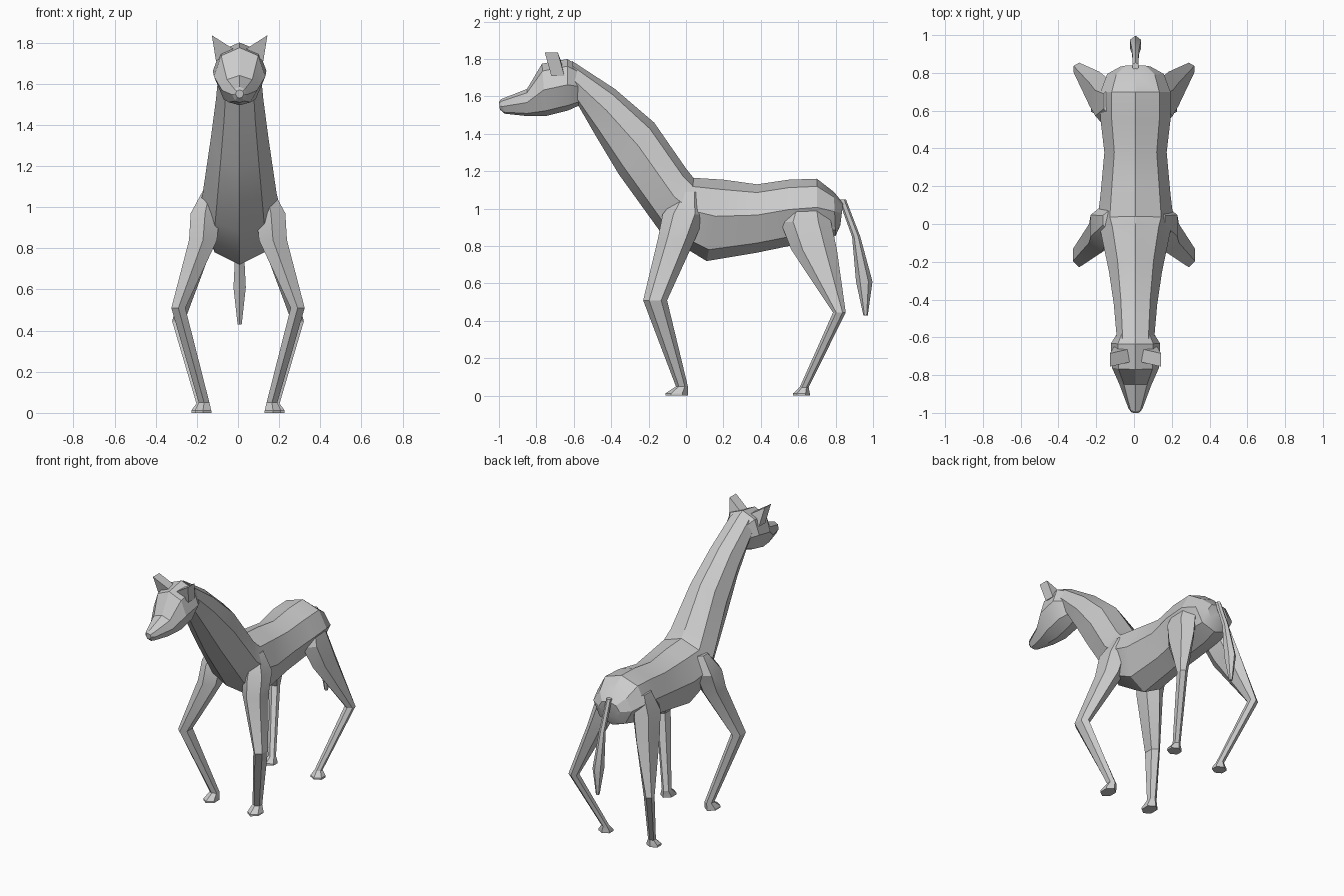
import bpy, bmesh, math

if "Cube" in bpy.data.objects:
    bpy.data.objects.remove(bpy.data.objects["Cube"])

BODY = [(0, 1), (.68, .88), (1, .55), (.66, .14), (0, 0)]
HEAD = [(0, 1), (.72, .86), (1, .5), (.62, .1), (0, 0)]


def loft(name, rings, mirror=False, shift=0):
    """Skin a list of equal-length rings, closing both ends."""
    bm = bmesh.new()
    vs = [[bm.verts.new(p) for p in r] for r in rings]
    n = len(rings[0])
    for a, b in zip(vs, vs[1:]):
        for i in range(n):
            j = (i + 1) % n
            bm.faces.new((a[i], a[j], b[j], b[i]))
    bm.faces.new(vs[0])
    bm.faces.new(vs[-1])
    bmesh.ops.recalc_face_normals(bm, faces=bm.faces)
    me = bpy.data.meshes.new(name)
    bm.to_mesh(me)
    bm.free()
    ob = bpy.data.objects.new(name, me)
    bpy.context.collection.objects.link(ob)
    ob.location.x = shift
    bpy.ops.object.select_all(action='DESELECT')
    ob.select_set(True)
    bpy.context.view_layer.objects.active = ob
    bpy.ops.object.shade_smooth_by_angle(angle=math.radians(25))
    if mirror:
        m = ob.modifiers.new("Mirror", 'MIRROR')
        m.use_mirror_merge = False
    return ob


def section(profile, ty, tz, by, bz, w):
    """Symmetric ring between a top and a bottom point in the side view."""
    half = [(s * w, by + (ty - by) * t, bz + (tz - bz) * t) for s, t in profile]
    return half + [(-x, y, z) for x, y, z in half[-2:0:-1]]


def hexagon(x, y, z, hx, hy):
    """Horizontal six-sided ring with the given half sizes."""
    return [(x + hx / .866 * math.sin(i * math.pi / 3),
             y + hy * math.cos(i * math.pi / 3), z) for i in range(6)]


# Body and neck: top y,z / bottom y,z / half width, rump to nape
loft("body_and_neck", [section(BODY, *s) for s in [
    (.84, 1.03, .825, .91, .08),
    (.79, 1.09, .80, .855, .15),
    (.70, 1.16, .70, .82, .185),
    (.55, 1.155, .55, .80, .185),
    (.38, 1.13, .38, .765, .165),
    (.20, 1.155, .11, .72, .185),
    (.04, 1.165, .02, .775, .20),
    (.00, 1.215, -.14, .88, .18),
    (-.17, 1.46, -.36, 1.185, .14),
    (-.38, 1.64, -.48, 1.385, .115),
    (-.61, 1.79, -.575, 1.55, .10)]], shift=.008)

# Head: nape to nose
loft("head", [section(HEAD, *s) for s in [
    (-.56, 1.755, -.575, 1.55, .09),
    (-.635, 1.80, -.63, 1.525, .13),
    (-.77, 1.775, -.75, 1.495, .125),
    (-.85, 1.64, -.85, 1.495, .085),
    (-.99, 1.585, -.97, 1.508, .036),
    (-1.0, 1.57, -.995, 1.53, .02)]], shift=.008)

# Ears: triangular wedges
ear = [(.025, 0, 1.765), (.135, -.025, 1.835), (.115, .01, 1.71)]
loft("ears", [[(x, y + d, z) for x, y, z in ear] for d in (-.73, -.66)],
     mirror=True, shift=.008)

# Front legs: centre x,y,z and half sizes
loft("front_legs", [hexagon(*s) for s in [
    (.135, .02, 1.09, .03, .05),
    (.16, -.01, .97, .07, .115),
    (.17, -.05, .84, .068, .10),
    (.29, -.165, .51, .034, .064),
    (.165, -.022, .05, .026, .032),
    (.17, -.05, .012, .04, .06),
    (.17, -.05, 0, .04, .06)]], mirror=True)

# Hind legs
loft("hind_legs", [hexagon(*s) for s in [
    (.12, .65, 1.06, .04, .08),
    (.145, .64, .93, .06, .135),
    (.185, .685, .78, .05, .122),
    (.29, .82, .445, .03, .034),
    (.18, .632, .045, .022, .024),
    (.185, .617, .012, .042, .045),
    (.185, .617, 0, .042, .045)]], mirror=True)

# Tail: thin root, thick tuft, pointed tip
loft("tail", [hexagon(*s) for s in [
    (0, .835, 1.05, .015, .02),
    (0, .91, .85, .018, .022),
    (0, .953, .61, .03, .044),
    (0, .96, .43, .01, .012)]], shift=.008)
